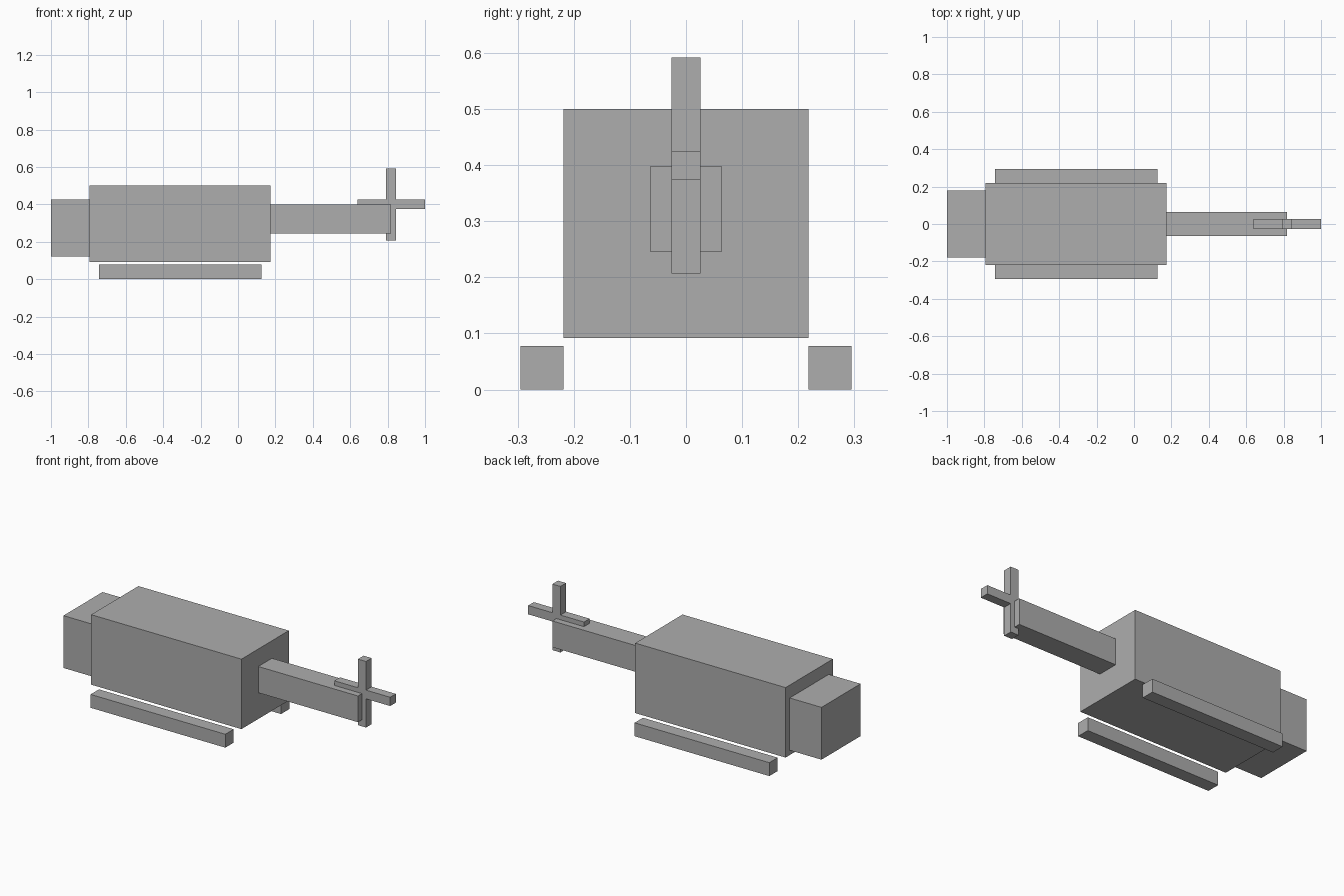
import bpy

cube = bpy.data.objects.get("Cube")
if cube:
    bpy.data.objects.remove(cube, do_unlink=True)

grey = bpy.data.materials.new("plain_grey")
grey.use_nodes = True
colour = (0.42, 0.42, 0.42, 1)
grey.diffuse_color = colour
grey.node_tree.nodes["Principled BSDF"].inputs["Base Color"].default_value = colour


def box(name, x, y, z):
    """Add a box spanning the given (low, high) range on each axis."""
    spans = (x, y, z)
    bpy.ops.mesh.primitive_cube_add(size=1, location=[(a + b) / 2 for a, b in spans])
    ob = bpy.context.object
    ob.name = name
    ob.scale = [b - a for a, b in spans]
    bpy.ops.object.transform_apply(location=False, rotation=False, scale=True)
    ob.data.materials.append(grey)
    return ob


# Fuselage: nose cabin, main body and tail boom
box("nose_cabin", (-1, -0.795), (-0.18, 0.18), (0.12, 0.425))
box("main_body", (-0.795, 0.175), (-0.218, 0.218), (0.092, 0.5))
box("tail_boom", (0.175, 0.818), (-0.063, 0.063), (0.245, 0.398))

# Crossed tail rotor blades
blade = (-0.026, 0.026)
box("rotor_blade_upright", (0.792, 0.844), blade, (0.207, 0.592))
box("rotor_blade_level", (0.64, 1), blade, (0.374, 0.425))

# Landing skids, one along each side
for side, name in ((-1, "front_skid"), (1, "back_skid")):
    box(name, (-0.744, 0.125), sorted((side * 0.218, side * 0.295)), (0, 0.078))
